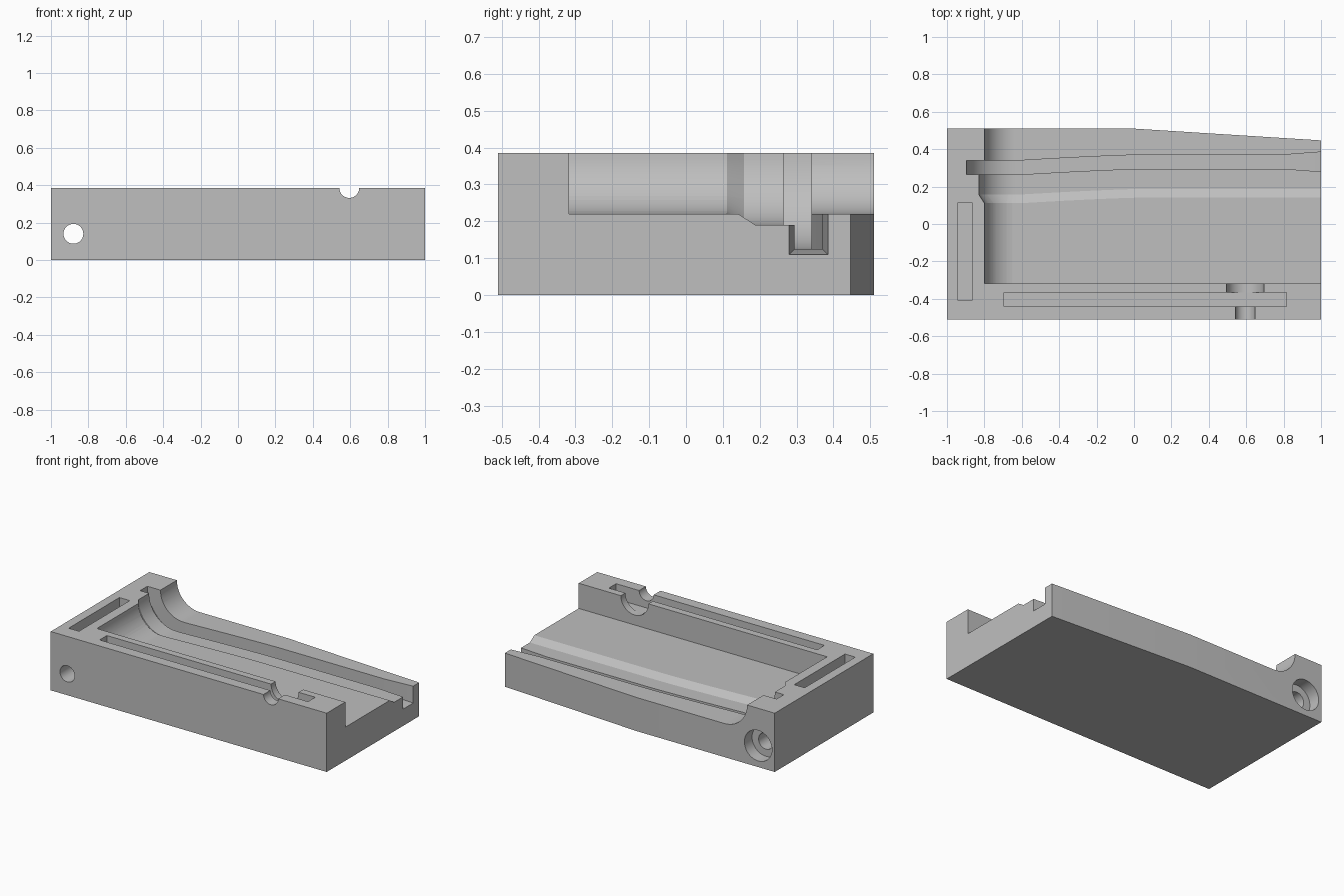
import bpy
import bmesh
import math
from mathutils import Vector

cube = bpy.data.objects.get("Cube")
if cube:
    bpy.data.objects.remove(cube, do_unlink=True)

TOP = 0.385
BEND_X = -0.635      # centre of the concave end bend, level with the top face

grey = bpy.data.materials.new("machined grey")
grey.use_nodes = True
grey.diffuse_color = (0.52, 0.52, 0.52, 1)
grey.node_tree.nodes["Principled BSDF"].inputs["Base Color"].default_value = (0.52, 0.52, 0.52, 1)


def loft(name, rings):
    """Closed solid through equal rings of points, with both ends capped."""
    bm = bmesh.new()
    loops = [[bm.verts.new(p) for p in ring] for ring in rings]
    for a, b in zip(loops, loops[1:]):
        for i in range(len(a)):
            j = (i + 1) % len(a)
            bm.faces.new((a[i], a[j], b[j], b[i]))
    bm.faces.new(loops[0])
    bm.faces.new(loops[-1])
    bmesh.ops.recalc_face_normals(bm, faces=bm.faces)
    mesh = bpy.data.meshes.new(name)
    bm.to_mesh(mesh)
    bm.free()
    obj = bpy.data.objects.new(name, mesh)
    bpy.context.collection.objects.link(obj)
    mesh.materials.append(grey)
    return obj


def box(name, x0, x1, y0, y1, z0, z1):
    return loft(name, [[(x0, y0, z), (x1, y0, z), (x1, y1, z), (x0, y1, z)] for z in (z0, z1)])


def bore(name, x, z, radius, y0, y1, sides=40):
    angles = [math.tau * i / sides for i in range(sides)]
    return loft(name, [[(x + radius * math.cos(a), y, z + radius * math.sin(a)) for a in angles]
                       for y in (y0, y1)])


def drift(x):
    """Sideways bend of the channels toward the closed end."""
    t = min(max((x + 0.6) / 0.65, 0), 1)
    return -0.03 * (1 - t) ** 1.3


def channel(name, section, flare=None):
    """Sweep a (depth, y) section along the floor, round the bend and out of the top."""
    xs = [1.05, 1.0, 0.8] + [0.05 - 0.065 * i for i in range(11)]
    rings = []
    for x in xs:
        f = min(max((x - 0.8) / 0.2, 0), 1) if flare else 0
        grow = flare or [(0, 0)] * len(section)
        rings.append([(x, y + dy * f + drift(x), TOP - d - dd * f)
                      for (d, y), (dd, dy) in zip(section, grow)])
    for i in range(17):
        a = math.pi / 2 * i / 16
        rings.append([(BEND_X - d * math.sin(a), y + drift(BEND_X), TOP - d * math.cos(a))
                      for d, y in section])
    rings.append([(x, y, TOP + 0.06) for x, y, z in rings[-1]])
    return loft(name, rings)


# Main block with its tapered back edge
outline = [(-1, -0.51), (1, -0.51), (1, 0.447), (0, 0.51), (-1, 0.51)]
body = loft("block_body", [[(x, y, z) for x, y in outline] for z in (0, TOP)])

# Wide pocket, open at the back and one end, with a concave end wall
depth = 0.165
arc = [(BEND_X - depth * math.sin(a), TOP - depth * math.cos(a))
       for a in (math.pi / 2 * i / 16 for i in range(17))]
pocket = [(1.1, TOP - depth)] + arc + [(BEND_X - depth, 0.5), (1.1, 0.5)]

cutters = [
    loft("pocket_cutter", [[(x, y, z) for x, z in pocket] for y in (-0.318, 0.6)]),
    # Shallow chamfered channel and the deeper groove beside it
    channel("shallow_channel_cutter", [(0.135, 0.095), (0.195, 0.188), (0.195, 0.33), (0.135, 0.33)]),
    channel("deep_groove_cutter", [(0.1, 0.295), (0.26, 0.295), (0.26, 0.37), (0.1, 0.37)],
            [(0, -0.015), (0.015, -0.015), (0.015, 0.015), (0, 0.015)]),
    # Slots in the top rim
    box("end_slot_cutter", -0.94, -0.865, -0.41, 0.115, TOP - 0.1, 0.5),
    box("front_slot_cutter", -0.695, 0.815, -0.44, -0.365, TOP - 0.1, 0.5),
    # Half bolt hole on the front rim
    bore("half_hole_cutter", 0.595, TOP, 0.053, -0.6, -0.4),
    bore("half_counterbore_cutter", 0.595, TOP, 0.1, -0.366, -0.25),
    # Through bolt hole at the closed end
    bore("through_hole_cutter", -0.88, 0.14, 0.053, -0.6, 0.6),
    bore("back_counterbore_cutter", -0.88, 0.14, 0.1, 0.43, 0.6),
]

bpy.ops.object.select_all(action='DESELECT')
bpy.context.view_layer.objects.active = body
body.select_set(True)
for cutter in cutters:
    cutter.hide_render = True
    mod = body.modifiers.new(cutter.name, 'BOOLEAN')
    mod.operation = 'DIFFERENCE'
    mod.solver = 'EXACT'
    mod.object = cutter
    bpy.ops.object.modifier_apply(modifier=mod.name)
for cutter in cutters:
    bpy.data.objects.remove(cutter, do_unlink=True)

bpy.ops.object.shade_smooth_by_angle(angle=math.radians(25))
weighted = body.modifiers.new("even_shading", 'WEIGHTED_NORMAL')
weighted.keep_sharp = True
